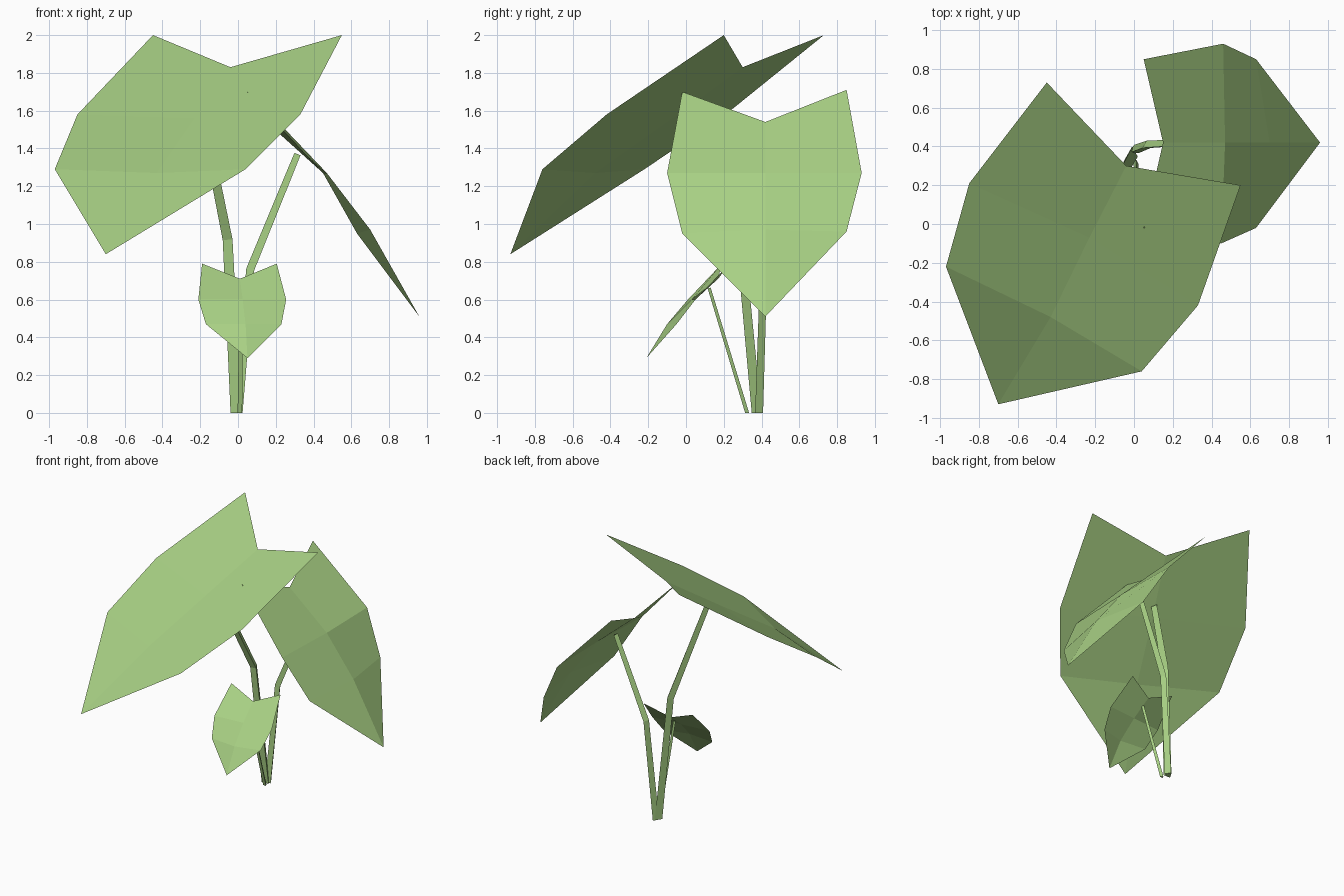
import bpy, math
from mathutils import Vector

if "Cube" in bpy.data.objects:
    bpy.data.objects.remove(bpy.data.objects["Cube"])

green = bpy.data.materials.new("leaf green")
green.diffuse_color = (0.39, 0.63, 0.23, 1)
green.use_nodes = True
green.node_tree.nodes["Principled BSDF"].inputs["Base Color"].default_value = green.diffuse_color


def make(name, verts, faces):
    me = bpy.data.meshes.new(name)
    me.from_pydata([tuple(v) for v in verts], [], faces)
    me.materials.append(green)
    me.update()
    ob = bpy.data.objects.new(name, me)
    bpy.context.collection.objects.link(ob)
    return ob


def leaf(name, rows, tip):
    """Heart-shaped sheet: rows of (left edge, midrib, right edge), then a tip."""
    verts = [p for r in rows for p in r] + [tip]
    n, faces = len(rows), []
    for i in range(n - 1):
        for s in (0, 1):
            a = i * 3 + s
            faces.append((a, a + 3, a + 4, a + 1))
    k = (n - 1) * 3
    faces += [(k, n * 3, k + 1), (k + 1, n * 3, k + 2)]
    return make(name, verts, faces)


def stem(name, path, radii, sides=3):
    """Tapered three-sided stalk along a bent path."""
    pts = [Vector(p) for p in path]
    verts, faces = [], []
    for i, p in enumerate(pts):
        t = (pts[min(i + 1, len(pts) - 1)] - pts[max(i - 1, 0)]).normalized()
        if i == 0:
            t = Vector((0, 0, 1))      # flat cut on the ground
        u = (Vector((1, 0, 0)) - t * t.x).normalized()
        v = t.cross(u)
        for j in range(sides):
            a = math.radians(90) + j * math.tau / sides
            verts.append(p + (u * math.cos(a) + v * math.sin(a)) * radii[i])
    for i in range(len(pts) - 1):
        for j in range(sides):
            a, b = i * sides + j, i * sides + (j + 1) % sides
            faces.append((a, b, b + sides, a + sides))
    faces.append(tuple(reversed(range(sides))))
    return make(name, verts, faces)


# Large front-left leaf
leaf("large_leaf", [
    [(-0.45, 0.73, 2.0), (-0.04, 0.30, 1.83), (0.55, 0.20, 2.0)],
    [(-0.85, 0.21, 1.58), (-0.23, -0.07, 1.56), (0.33, -0.42, 1.58)],
    [(-0.97, -0.22, 1.29), (-0.43, -0.48, 1.27), (0.04, -0.76, 1.29)],
], (-0.70, -0.93, 0.84))

# Medium right leaf
leaf("medium_leaf", [
    [(0.05, 0.85, 1.71), (0.15, 0.42, 1.54), (0.05, -0.02, 1.70)],
    [(0.46, 0.93, 1.27), (0.47, 0.42, 1.27), (0.45, -0.10, 1.27)],
    [(0.63, 0.85, 0.96), (0.70, 0.42, 0.97), (0.63, -0.02, 0.95)],
], (0.96, 0.42, 0.51))

# Small front leaf
leaf("small_leaf", [
    [(-0.19, 0.19, 0.79), (0.01, 0.17, 0.71), (0.205, 0.23, 0.79)],
    [(-0.21, 0.01, 0.60), (0.025, 0.03, 0.60), (0.255, 0.05, 0.60)],
    [(-0.17, -0.08, 0.47), (0.04, -0.10, 0.47), (0.23, -0.05, 0.47)],
], (0.05, -0.21, 0.29))

# Stalks
stem("large_stem", [(-0.01, 0.365, 0), (-0.055, 0.28, 0.92), (-0.19, 0.0, 1.60)],
     [0.034, 0.030, 0.025])
stem("medium_stem", [(0.0, 0.38, 0), (0.065, 0.405, 0.76), (0.315, 0.42, 1.37)],
     [0.028, 0.025, 0.02])
stem("small_stem", [(0.01, 0.32, 0), (0.018, 0.12, 0.66)], [0.014, 0.011])
